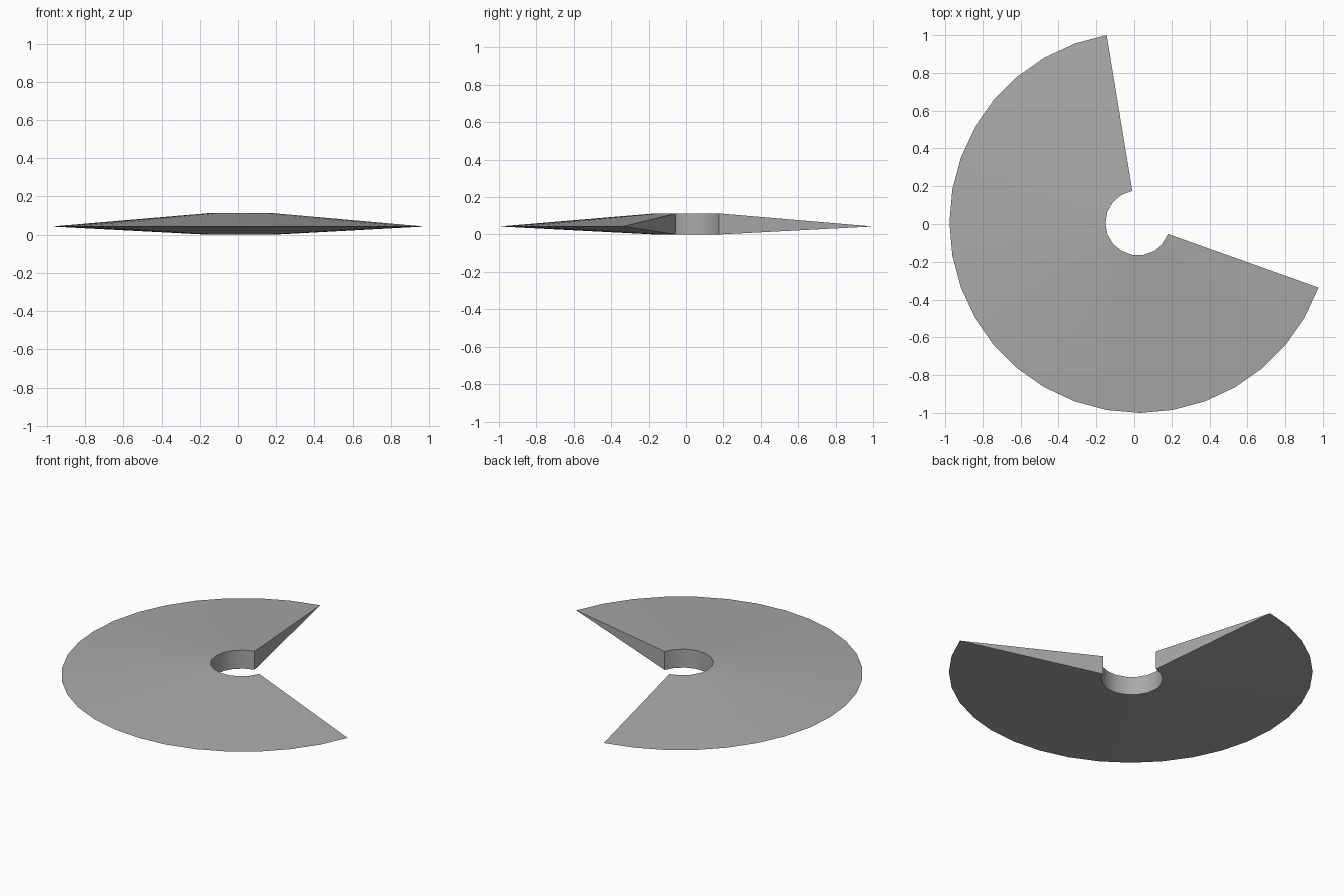
import bpy, bmesh
from math import radians, sin, cos

if "Cube" in bpy.data.objects:
    bpy.data.objects.remove(bpy.data.objects["Cube"], do_unlink=True)

# Dimensions of the open ring
START, STEP, SECTIONS = 100, 20, 12
OUTER_R, INNER_R = 1.008, 0.172
RIM_Z, TOP_Z = 0.043, 0.113
OUTER_CENTRE, INNER_CENTRE = (0.03, 0.008), (0.02, 0.006)

# Plain grey material
grey = bpy.data.materials.new("plain_grey")
grey.use_nodes = True
colour = (0.4, 0.4, 0.4, 1)
grey.diffuse_color = colour
grey.node_tree.nodes["Principled BSDF"].inputs["Base Color"].default_value = colour

bm = bmesh.new()


def arc(centre, radius, z, count):
    """Row of vertices along the swept arc."""
    row = []
    for i in range(count + 1):
        a = radians(START + SECTIONS * STEP * i / count)
        row.append(bm.verts.new((centre[0] + radius * cos(a),
                                 centre[1] + radius * sin(a), z)))
    return row


top = arc(INNER_CENTRE, INNER_R, TOP_Z, SECTIONS)
bottom = arc(INNER_CENTRE, INNER_R, 0, SECTIONS)
rim = arc(OUTER_CENTRE, OUTER_R, RIM_Z, SECTIONS * 2)

for i in range(SECTIONS):
    # Inner wall
    bm.faces.new((top[i], top[i + 1], bottom[i + 1], bottom[i]))
    # Upper and lower slopes, each rim pair meeting one inner edge
    a, mid, b = rim[2 * i:2 * i + 3]
    for row in (top, bottom):
        bm.faces.new((row[i], row[i + 1], mid))
        bm.faces.new((row[i], mid, a))
        bm.faces.new((row[i + 1], b, mid))

# Closed wedge-shaped ends
for end in (0, -1):
    bm.faces.new((top[end], bottom[end], rim[end]))

bmesh.ops.recalc_face_normals(bm, faces=bm.faces)
mesh = bpy.data.meshes.new("open_ring")
bm.to_mesh(mesh)
bm.free()
mesh.materials.append(grey)

ring = bpy.data.objects.new("open_ring", mesh)
bpy.context.collection.objects.link(ring)
bpy.ops.object.select_all(action="DESELECT")
ring.select_set(True)
bpy.context.view_layer.objects.active = ring
bpy.ops.object.shade_smooth_by_angle(angle=radians(30))
